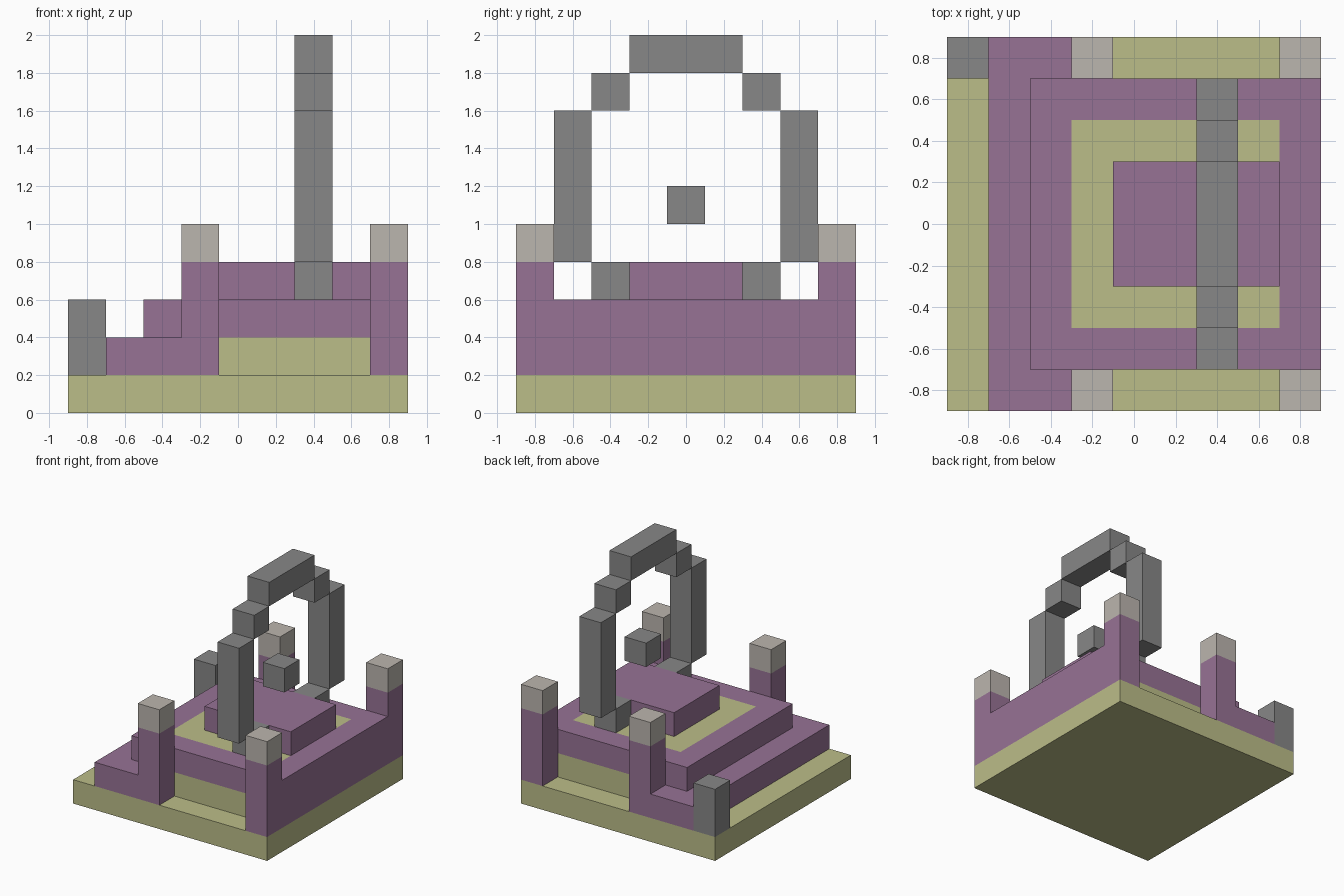
import bpy
import bmesh
from mathutils import Matrix, Vector

cube = bpy.data.objects.get("Cube")
if cube:
    bpy.data.objects.remove(cube, do_unlink=True)


def material(name, rgb):
    mat = bpy.data.materials.new(name)
    mat.use_nodes = True
    mat.diffuse_color = (*rgb, 1)
    mat.node_tree.nodes["Principled BSDF"].inputs["Base Color"].default_value = (*rgb, 1)
    return mat


OLIVE = material("pale olive", (0.50, 0.51, 0.25))
PURPLE = material("dusty purple", (0.31, 0.17, 0.30))
GREY = material("mid grey", (0.245, 0.245, 0.245))
STONE = material("warm light grey", (0.50, 0.465, 0.425))


def block(name, x, y, z, *mats, cuts=(), rule=None):
    """Box spanning three ranges; cuts are (axis, position), rule picks a material."""
    spans = (x, y, z)
    centre = Vector([(a + b) / 2 for a, b in spans])
    size = [b - a for a, b in spans]
    bm = bmesh.new()
    bmesh.ops.create_cube(bm, size=1, matrix=Matrix.Translation(centre) @ Matrix.Diagonal((*size, 1)))
    for axis, position in cuts:
        normal = Vector((0, 0, 0))
        normal[axis] = 1
        bmesh.ops.bisect_plane(bm, geom=bm.verts[:] + bm.edges[:] + bm.faces[:],
                               plane_co=normal * position, plane_no=normal)
    if rule:
        for face in bm.faces:
            face.material_index = rule(face.calc_center_median(), face.normal)
    mesh = bpy.data.meshes.new(name)
    bm.to_mesh(mesh)
    bm.free()
    for mat in mats:
        mesh.materials.append(mat)
    obj = bpy.data.objects.new(name, mesh)
    bpy.context.collection.objects.link(obj)
    return obj


def pair(name, x, y, z, *mats, **options):
    """A block at front and its mirror at back."""
    block("front_" + name, x, (-y[1], -y[0]), z, *mats, **options)
    block("back_" + name, x, y, z, *mats, **options)


# Base slab and lower tier
block("base_slab", (-0.9, 0.9), (-0.9, 0.9), (0, 0.2), OLIVE)
block("lower_step", (-0.7, -0.3), (-0.9, 0.9), (0.2, 0.4), PURPLE)
block("inner_core", (-0.3, 0.7), (-0.7, 0.7), (0.2, 0.4), OLIVE)
block("rear_wall", (0.7, 0.9), (-0.7, 0.7), (0.2, 0.6), PURPLE)


# Terrace with an inlaid floor on its top
def inlay(c, n):
    return int(n.z > 0.5 and c.x > -0.3 and abs(c.y) < 0.5)


block("terrace", (-0.5, 0.7), (-0.7, 0.7), (0.4, 0.6), PURPLE, OLIVE,
      cuts=((0, -0.3), (1, -0.5), (1, 0.5)), rule=inlay)
block("dais", (-0.1, 0.7), (-0.3, 0.3), (0.6, 0.8), PURPLE)

# Four capped pillars and the corner post
for side, x in (("inner", (-0.3, -0.1)), ("outer", (0.7, 0.9))):
    pair(side + "_pillar", x, (0.7, 0.9), (0.2, 1.0), PURPLE, STONE,
         cuts=((2, 0.8),), rule=lambda c, n: int(c.z > 0.8))
block("corner_post", (-0.9, -0.7), (0.7, 0.9), (0.2, 0.6), GREY)

# Ring arch with the floating cube inside
ring = (0.3, 0.5)
pair("arch_foot", ring, (0.3, 0.5), (0.6, 0.8), GREY)
pair("arch_upright", ring, (0.5, 0.7), (0.8, 1.6), GREY)
pair("arch_shoulder", ring, (0.3, 0.5), (1.6, 1.8), GREY)
block("arch_top", ring, (-0.3, 0.3), (1.8, 2.0), GREY)
block("floating_cube", ring, (-0.1, 0.1), (1.0, 1.2), GREY)
